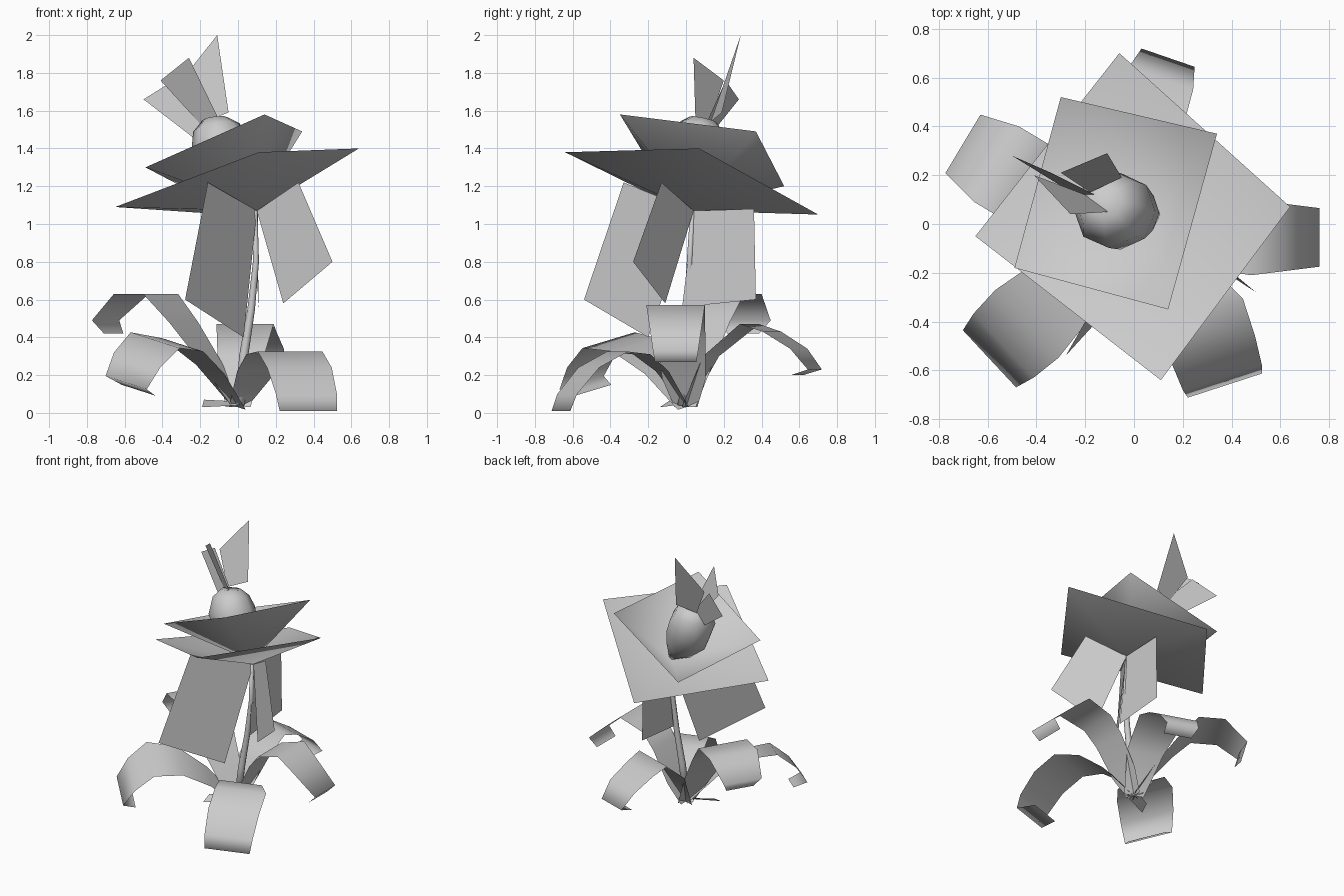
import bpy, bmesh, math
from mathutils import Vector

cube = bpy.data.objects.get("Cube")
if cube:
    bpy.data.objects.remove(cube, do_unlink=True)

grey = bpy.data.materials.new("plain_grey")
grey.use_nodes = True
grey.diffuse_color = (0.6, 0.6, 0.6, 1)
grey.node_tree.nodes["Principled BSDF"].inputs["Base Color"].default_value = (0.6, 0.6, 0.6, 1)


def add_mesh(name, verts, faces, smooth=False):
    mesh = bpy.data.meshes.new(name)
    mesh.from_pydata([tuple(v) for v in verts], [], faces)
    mesh.materials.append(grey)
    for p in mesh.polygons:
        p.use_smooth = smooth
    mesh.update()
    obj = bpy.data.objects.new(name, mesh)
    bpy.context.collection.objects.link(obj)
    return obj


def loft(name, path, radii, sides):
    """Closed round form along a path of points."""
    pts = [Vector(p) for p in path]
    verts, faces = [], []
    for i, p in enumerate(pts):
        axis = (pts[min(i + 1, len(pts) - 1)] - pts[max(i - 1, 0)]).normalized()
        u = axis.cross(Vector((0, 1, 0))).normalized()
        v = axis.cross(u)
        for k in range(sides):
            a = math.tau * k / sides
            verts.append(p + (u * math.cos(a) + v * math.sin(a)) * radii[i])
    for i in range(len(pts) - 1):
        for k in range(sides):
            n = (k + 1) % sides
            a, b = i * sides, (i + 1) * sides
            faces.append((a + k, a + n, b + n, b + k))
    faces.append(tuple(reversed(range(sides))))
    faces.append(tuple(range(len(verts) - sides, len(verts))))
    obj = add_mesh(name, verts, faces, True)
    bm = bmesh.new()
    bm.from_mesh(obj.data)
    bmesh.ops.recalc_face_normals(bm, faces=bm.faces)
    bm.to_mesh(obj.data)
    bm.free()
    return obj


def leaf(name, angle, side, tilt, path, widths):
    """Arching strip: path holds (reach, height), widths are half widths."""
    a = math.radians(angle)
    out, across = Vector((math.cos(a), math.sin(a), 0)), Vector((-math.sin(a), math.cos(a), 0))
    edge = across + Vector((0, 0, tilt))
    verts, faces = [], []
    for (r, z), w in zip(path, widths):
        mid = out * r + across * side * min(1, r / 0.4) + Vector((0, 0, z))
        verts += [mid - edge * w, mid + edge * w]
    for i in range(0, len(verts) - 2, 2):
        faces.append((i, i + 2, i + 3, i + 1))
    return add_mesh(name, verts, faces, True)


# Stem
loft("stem", [(0.01, -0.02, 0.04), (0.03, 0, 0.3), (0.07, 0.01, 0.55),
              (0.095, 0.02, 0.8), (0.09, 0.035, 1.07)],
     [0.025, 0.024, 0.02, 0.016, 0.013], 8)

# Arching ground leaves
leaf("left_leaf", 0, -0.055, 0,
     [(0, 0.03), (0.08, 0.18), (0.2, 0.4), (0.29, 0.51), (0.48, 0.57), (0.6, 0.47), (0.76, 0.33), (0.7, 0.27)],
     [0.06, 0.115, 0.13, 0.14, 0.155, 0.14, 0.12, 0.11])
leaf("front_left_leaf", -72, 0.15, 0,
     [(0, 0.03), (0.15, 0.22), (0.28, 0.31), (0.43, 0.325), (0.59, 0.24), (0.71, 0.1), (0.745, 0.01), (0.62, 0.01)],
     [0.05, 0.11, 0.15, 0.18, 0.18, 0.17, 0.16, 0.13])
leaf("front_right_leaf", -137, 0, -0.22,
     [(0, 0.03), (0.2, 0.23), (0.4, 0.36), (0.6, 0.385), (0.73, 0.28), (0.81, 0.16), (0.72, 0.12)],
     [0.06, 0.11, 0.16, 0.19, 0.18, 0.16, 0.13])
leaf("back_right_leaf", 149, 0.08, 0,
     [(0, 0.03), (0.15, 0.27), (0.3, 0.48), (0.43, 0.63), (0.61, 0.63), (0.77, 0.49), (0.72, 0.42)],
     [0.06, 0.11, 0.15, 0.18, 0.18, 0.14, 0.1])
leaf("back_left_leaf", 71, 0.09, 0,
     [(0, 0.03), (0.13, 0.3), (0.33, 0.47), (0.45, 0.43), (0.6, 0.34), (0.69, 0.23), (0.59, 0.2)],
     [0.07, 0.13, 0.16, 0.15, 0.14, 0.115, 0.1])

# Small bract lying at the foot
add_mesh("foot_bract", [(0, 0.02, 0.06), (-0.18, -0.08, 0.07), (-0.19, -0.14, 0.03), (0, -0.06, 0.04)],
         [(0, 1, 2, 3)])

# Drooping sepals that meet at the top of the stem
joint = (0.1, 0.04, 1.07)
sepals = {
    "front_sepal": [(-0.16, -0.33, 1.22), (-0.28, -0.54, 0.6), (0.03, -0.2, 0.4)],
    "left_sepal": [(0.32, -0.13, 1.22), (0.5, -0.28, 0.8), (0.24, -0.11, 0.58)],
    "back_sepal": [(0.105, 0.36, 1.08), (0.105, 0.37, 0.6), (0.11, -0.02, 0.56)],
}
for name, pts in sepals.items():
    add_mesh(name, [joint] + pts, [(0, 1, 2, 3)])


# Square blossoms folded into shallow cups
def cup(name, corners, centre):
    return add_mesh(name, corners + [centre],
                    [(i, (i + 1) % 4, 4) for i in range(4)], True)


cup("lower_blossom", [(-0.65, -0.05, 1.09), (0.11, -0.64, 1.38),
                      (0.64, 0.07, 1.4), (-0.06, 0.7, 1.05)], (0.1, 0.04, 1.07))
cup("upper_blossom", [(-0.49, -0.18, 1.3), (0.14, -0.35, 1.58),
                      (0.34, 0.37, 1.49), (-0.3, 0.52, 1.2)], (0.09, 0.04, 1.09))

# Bud leaning out of the cup
loft("bud", [(0.09, 0.04, 1.1), (0.02, 0.045, 1.2), (-0.05, 0.05, 1.31), (-0.095, 0.06, 1.42),
             (-0.115, 0.08, 1.51), (-0.12, 0.09, 1.555)],
     [0.02, 0.1, 0.155, 0.16, 0.125, 0.07], 8)

# Crest petals on the bud
crest = {
    "crest_back": [(-0.18, 0.13, 1.54), (-0.05, 0.19, 1.59), (-0.11, 0.29, 2.0), (-0.3, 0.21, 1.76)],
    "crest_front": [(-0.1, 0.05, 1.55), (-0.26, 0.04, 1.88), (-0.41, 0.2, 1.76), (-0.2, 0.12, 1.53)],
    "crest_side": [(-0.24, 0.12, 1.46), (-0.16, 0.12, 1.56), (-0.34, 0.21, 1.76), (-0.5, 0.28, 1.66)],
}
for name, pts in crest.items():
    add_mesh(name, pts, [(0, 1, 2, 3)])
